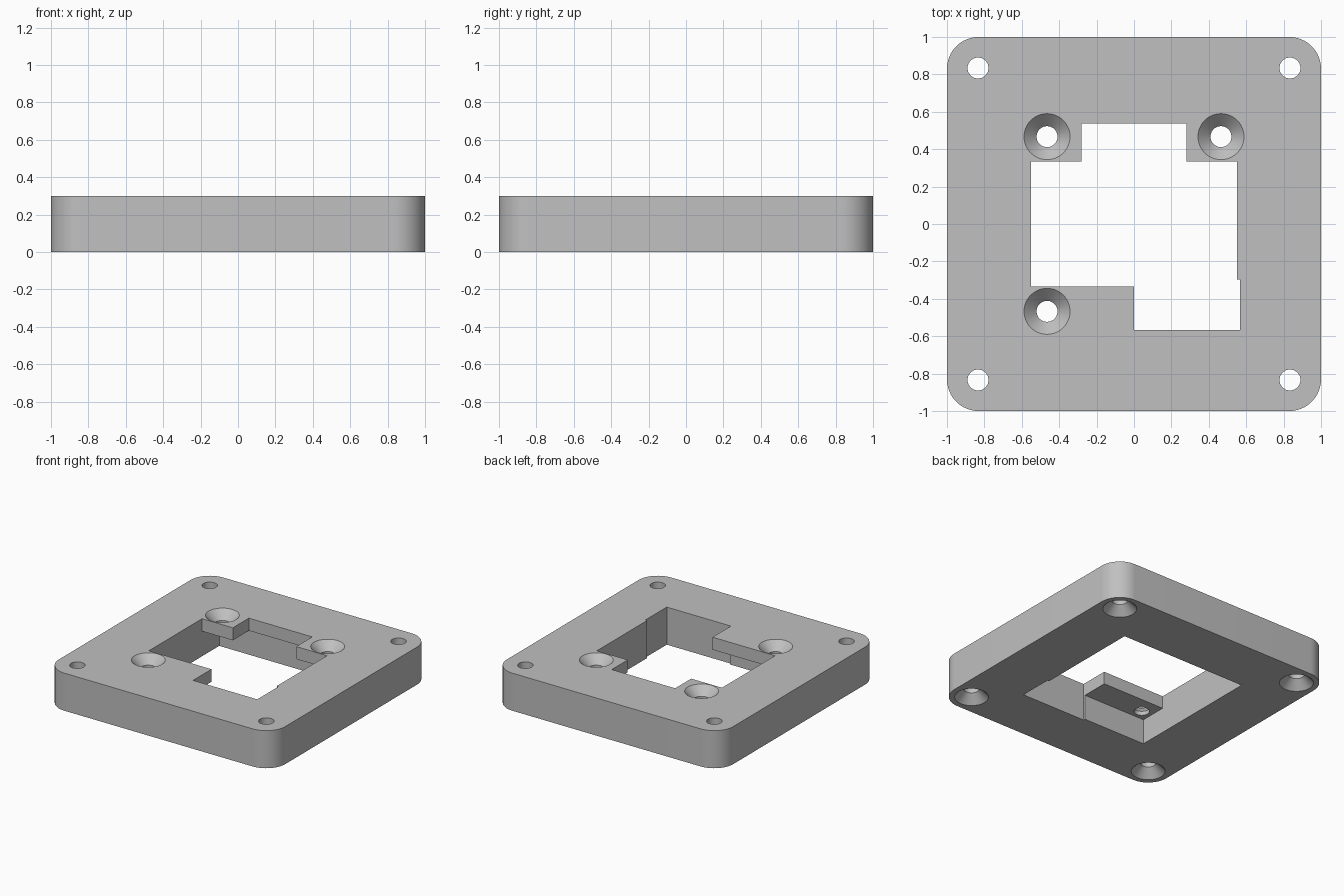
import bpy
import bmesh
from math import cos, sin, pi, radians

cube = bpy.data.objects.get("Cube")
if cube:
    bpy.data.objects.remove(cube, do_unlink=True)

HEIGHT = 0.3        # plate thickness
TAB_Z = 0.2         # underside of the screw tabs
POCKET = 0.552      # half width of the pocket
HOLE, SINK = 0.056, 0.123   # screw hole and countersink radii

grey = bpy.data.materials.new("grey plastic")
grey.use_nodes = True
colour = (0.53, 0.53, 0.53, 1)
grey.diffuse_color = colour
grey.node_tree.nodes["Principled BSDF"].inputs["Base Color"].default_value = colour


def loft(name, rings):
    """Closed solid through a stack of rings with equal point counts."""
    bm = bmesh.new()
    loops = [[bm.verts.new(p) for p in ring] for ring in rings]
    for low, high in zip(loops, loops[1:]):
        for i in range(len(low)):
            j = (i + 1) % len(low)
            bm.faces.new((low[i], low[j], high[j], high[i]))
    bm.faces.new(loops[0][::-1])
    bm.faces.new(loops[-1])
    bmesh.ops.recalc_face_normals(bm, faces=bm.faces)
    mesh = bpy.data.meshes.new(name)
    bm.to_mesh(mesh)
    bm.free()
    mesh.materials.append(grey)
    obj = bpy.data.objects.new(name, mesh)
    bpy.context.collection.objects.link(obj)
    return obj


def prism(name, outline, z0, z1):
    return loft(name, [[(x, y, z) for x, y in outline] for z in (z0, z1)])


def screw_cutter(x, y, top):
    """Through hole with a 45 degree countersink on the top or bottom face."""
    over = 0.03
    depth = SINK - HOLE
    profile = [(HOLE, -over), (HOLE, HEIGHT - depth), (SINK + over, HEIGHT + over)]
    if not top:
        profile = [(r, HEIGHT - z) for r, z in profile]
    turns = [2 * pi * i / 48 for i in range(48)]
    return loft("screw_cutter", [[(x + r * cos(a), y + r * sin(a), z) for a in turns]
                                 for r, z in profile])


def cut(target, cutter):
    cutter.hide_render = True
    mod = target.modifiers.new("cut", 'BOOLEAN')
    mod.operation = 'DIFFERENCE'
    mod.solver = 'EXACT'
    mod.object = cutter
    bpy.context.view_layer.objects.active = target
    bpy.ops.object.modifier_apply(modifier=mod.name)
    bpy.data.objects.remove(cutter, do_unlink=True)


# Plate with rounded corners
radius, steps = 0.17, 16
outline = []
for corner, (sx, sy) in enumerate([(1, 1), (-1, 1), (-1, -1), (1, -1)]):
    for i in range(steps + 1):
        a = (corner + i / steps) * pi / 2
        outline.append((sx * (1 - radius) + radius * cos(a),
                        sy * (1 - radius) + radius * sin(a)))
plate = prism("mounting_plate", outline, 0, HEIGHT)

# Through opening that leaves three screw tabs
P, notch, tab = POCKET, 0.567, 0.335
opening = [(0, -notch), (notch, -notch), (notch, -0.298), (P, -0.298), (P, tab),
           (0.28, tab), (0.28, 0.537), (-0.28, 0.537), (-0.28, tab),
           (-P, tab), (-P, -tab), (0, -tab)]
cut(plate, prism("opening_cutter", opening, -0.1, HEIGHT + 0.1))

# Square pocket from below, under the tabs
square = [(-P, -P), (P, -P), (P, P), (-P, P)]
cut(plate, prism("pocket_cutter", square, -0.1, TAB_Z))

# Tab screws are sunk from above, corner screws from below
for x, y in [(-1, 1), (1, 1), (-1, -1)]:
    cut(plate, screw_cutter(x * 0.465, y * 0.467, True))
for x in (-1, 1):
    for y in (-1, 1):
        cut(plate, screw_cutter(x * 0.834, y * 0.834, False))

# Smooth rounds, sharp edges
bpy.ops.object.select_all(action='DESELECT')
plate.select_set(True)
bpy.context.view_layer.objects.active = plate
bpy.ops.object.shade_smooth_by_angle(angle=radians(30))
